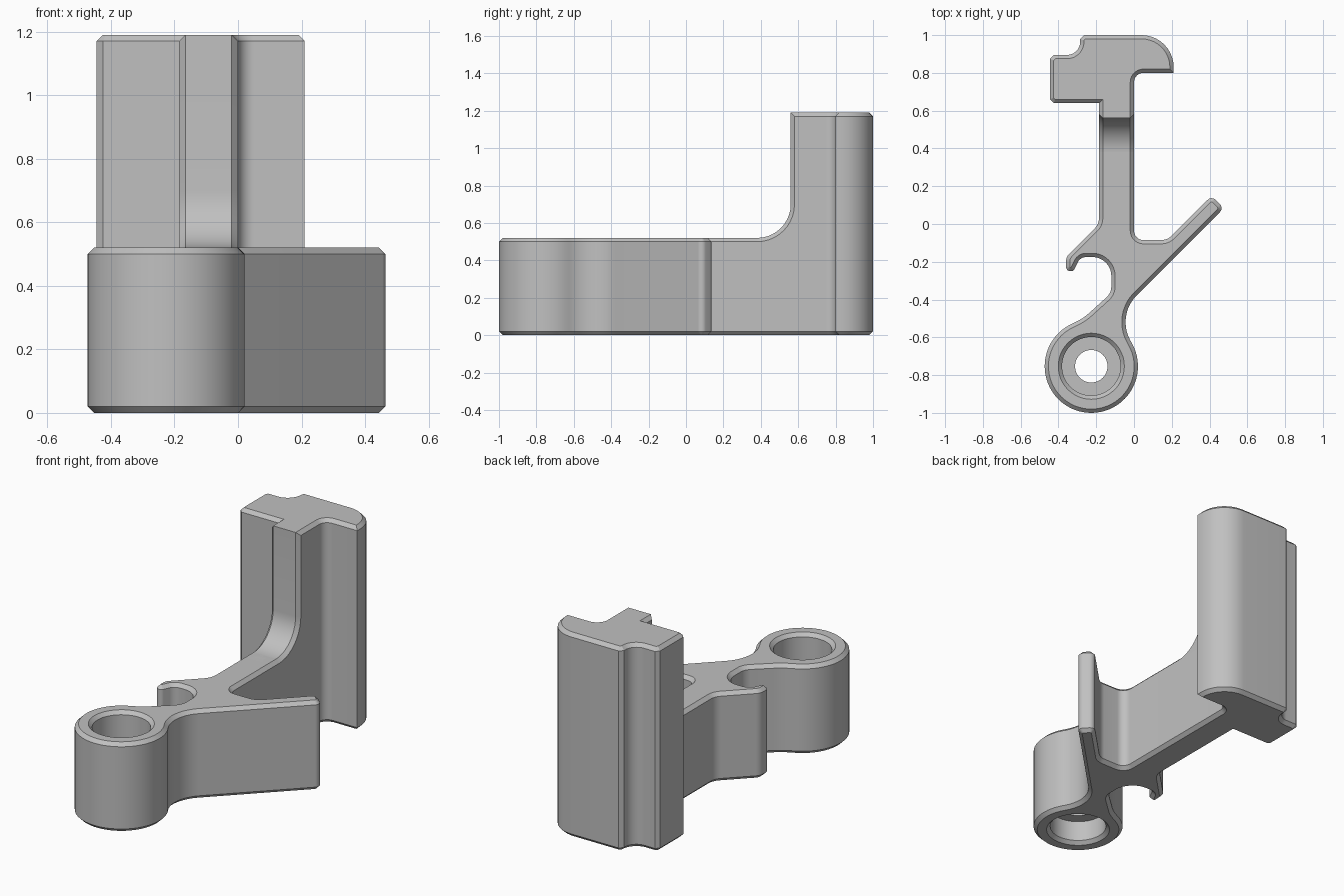
import bpy, bmesh, math
from mathutils import Vector

if "Cube" in bpy.data.objects:
    bpy.data.objects.remove(bpy.data.objects["Cube"], do_unlink=True)

CHAMFER = 0.02
ARM_TOP, HEAD_TOP = 0.52, 1.19
HUB, HUB_R = Vector((-0.226, -0.753)), 0.247

grey = bpy.data.materials.new("plain grey")
grey.use_nodes = True
grey.diffuse_color = (0.53, 0.53, 0.53, 1)
grey.node_tree.nodes["Principled BSDF"].inputs["Base Color"].default_value = (0.53, 0.53, 0.53, 1)


def fillet(corners, steps=10):
    """Round each (x, y, radius) corner of a counter-clockwise outline."""
    out = []
    for i, (x, y, r) in enumerate(corners):
        p = Vector((x, y))
        if r == 0:
            out.append(p)
            continue
        a = (Vector(corners[i - 1][:2]) - p).normalized()
        b = (Vector(corners[(i + 1) % len(corners)][:2]) - p).normalized()
        half = a.angle(b) / 2
        centre = p + (a + b).normalized() * r / math.sin(half)
        start = p + a * r / math.tan(half) - centre
        end = p + b * r / math.tan(half) - centre
        first = math.atan2(start.y, start.x)
        sweep = math.atan2(start.x * end.y - start.y * end.x, start.dot(end))
        for k in range(steps + 1):
            t = first + sweep * k / steps
            out.append(centre + Vector((math.cos(t), math.sin(t))) * r)
    return out


def inset(pts, d):
    """Shift an outline inward with mitred corners."""
    out = []
    for i, p in enumerate(pts):
        e1 = (p - pts[i - 1]).normalized()
        e2 = (pts[(i + 1) % len(pts)] - p).normalized()
        n1, n2 = Vector((-e1.y, e1.x)), Vector((-e2.y, e2.x))
        out.append(p + (n1 + n2) * d / (1 + n1.dot(n2)))
    return out


def loft(name, rings):
    """Join rings of 3D points into a closed solid."""
    bm = bmesh.new()
    rows = [[bm.verts.new(p) for p in ring] for ring in rings]
    n = len(rows[0])
    for lo, hi in zip(rows, rows[1:]):
        for i in range(n):
            j = (i + 1) % n
            bm.faces.new((lo[i], lo[j], hi[j], hi[i]))
    bm.faces.new(rows[0][::-1])
    bm.faces.new(rows[-1])
    bmesh.ops.recalc_face_normals(bm, faces=bm.faces)
    mesh = bpy.data.meshes.new(name)
    bm.to_mesh(mesh)
    bm.free()
    mesh.materials.append(grey)
    obj = bpy.data.objects.new(name, mesh)
    bpy.context.collection.objects.link(obj)
    return obj


def prism(name, pts, lo, hi, place):
    """Extrude an outline and chamfer the rims of both ends."""
    small = inset(pts, CHAMFER)
    levels = [(small, lo), (pts, lo + CHAMFER), (pts, hi - CHAMFER), (small, hi)]
    return loft(name, [[place(p, w) for p in ring] for ring, w in levels])


def upright(p, w):
    return (p.x, p.y, w)


def sideways(p, w):
    return (w, p.x, p.y)


def smooth(obj):
    bpy.ops.object.select_all(action="DESELECT")
    obj.select_set(True)
    bpy.context.view_layer.objects.active = obj
    bpy.ops.object.shade_smooth_by_angle(angle=math.radians(25))


# Lower body: hub, diagonal arm, straight arm and hook in one outline
hub_arc = []
for k in range(49):
    a = math.radians(117 + (390 - 117) * k / 48)
    hub_arc.append((HUB.x + HUB_R * math.cos(a), HUB.y + HUB_R * math.sin(a), 0))
diagonal_arm = [(-0.095, -0.487, 0.2), (0.476, 0.084, 0.03), (0.411, 0.149, 0.03),
                (0.177, -0.085, 0.08), (0, -0.085, 0.05)]
straight_arm = [(0, 0.85, 0), (-0.185, 0.85, 0), (-0.185, 0, 0.08)]
hook = [(-0.36, -0.175, 0.06), (-0.36, -0.25, 0.024), (-0.32, -0.25, 0.021),
        (-0.285, -0.175, 0.05), (-0.12, -0.175, 0.1), (-0.12, -0.365, 0.08),
        (-0.267, -0.498, 0.3)]
body = prism("arm_body", fillet(hub_arc + diagonal_arm + straight_arm + hook),
             0, ARM_TOP, upright)

# Stepped bore with a thin inner flange
bore = [(0.18, -0.005), (0.155, 0.02), (0.155, 0.14), (0.086, 0.14), (0.086, 0.3),
        (0.155, 0.3), (0.155, ARM_TOP - 0.02), (0.18, ARM_TOP + 0.005)]
turns = [math.tau * k / 48 for k in range(48)]
cutter = loft("bore_cutter", [[(HUB.x + r * math.cos(a), HUB.y + r * math.sin(a), z)
                               for a in turns] for r, z in bore])
cutter.hide_render = True
cut = body.modifiers.new("bore", "BOOLEAN")
cut.object = cutter
cut.operation = "DIFFERENCE"
cut.solver = "EXACT"
bpy.context.view_layer.objects.active = body
bpy.ops.object.modifier_apply(modifier=cut.name)
bpy.data.objects.remove(cutter, do_unlink=True)

# Neck that sweeps up from the straight arm
neck_side = [(0.3, 0.2, 0), (0.78, 0.2, 0), (0.78, HEAD_TOP, 0),
             (0.56, HEAD_TOP, 0), (0.56, ARM_TOP, 0.18), (0.3, ARM_TOP, 0)]
neck = prism("neck", fillet(neck_side), -0.185, 0, sideways)

# Tall head with a curved lip and a scooped back corner
head_outline = [(-0.425, 0.64, 0), (0, 0.64, 0), (0, 0.8, 0.05), (0.21, 0.8, 0),
                (0.21, 1, 0.17), (-0.265, 1, 0), (-0.285, 0.98, 0),
                (-0.285, 0.895, 0.07), (-0.425, 0.895, 0), (-0.445, 0.875, 0), (-0.445, 0.66, 0)]
head = prism("head", fillet(head_outline), 0, HEAD_TOP, upright)

for part in (body, neck, head):
    smooth(part)
